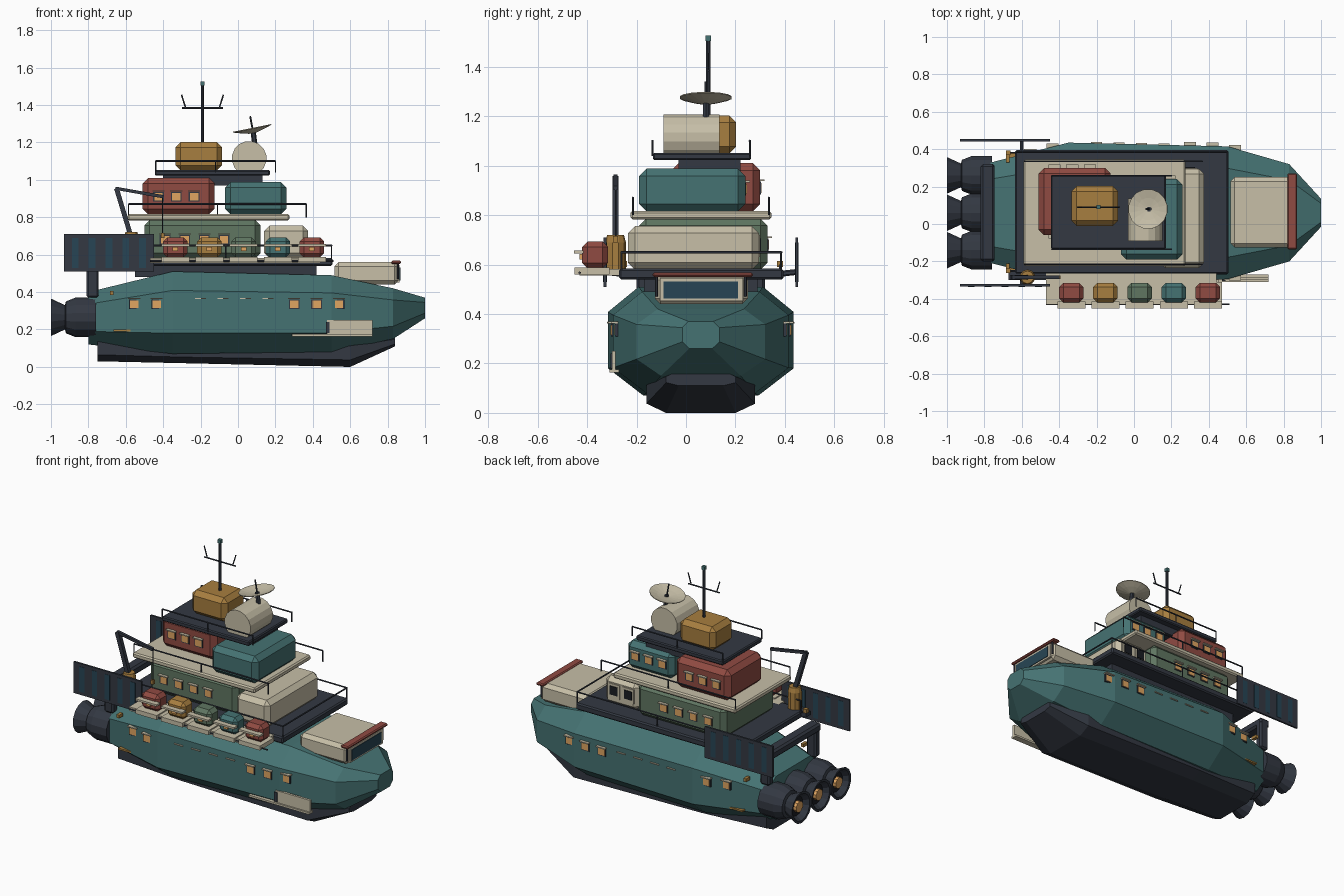
import bpy, bmesh, math
from mathutils import Vector

if "Cube" in bpy.data.objects:
    bpy.data.objects.remove(bpy.data.objects["Cube"])

CY = 0.06  # centreline of the hull
COLS = dict(teal=(.06, .17, .17), dark=(.033, .04, .055), beige=(.57, .52, .39), red=(.28, .07, .055),
            amber=(.39, .21, .05), green=(.115, .18, .12), glow=(.75, .38, .12), black=(.01, .012, .016),
            glass=(.02, .06, .09))
MATS = {}
for k, c in COLS.items():
    MATS[k] = bpy.data.materials.new(k)
    MATS[k].diffuse_color = (*c, 1)


def finish(name, bm, col):
    bmesh.ops.recalc_face_normals(bm, faces=bm.faces)
    me = bpy.data.meshes.new(name)
    bm.to_mesh(me)
    bm.free()
    me.materials.append(MATS[col])
    ob = bpy.data.objects.new(name, me)
    bpy.context.collection.objects.link(ob)
    return ob


def box(name, x0, x1, y0, y1, z0, z1, col, bevel=0):
    bm = bmesh.new()
    bmesh.ops.create_cube(bm, size=1)
    for v in bm.verts:
        v.co = ((x0 + x1) / 2 + v.co.x * (x1 - x0), (y0 + y1) / 2 + v.co.y * (y1 - y0),
                (z0 + z1) / 2 + v.co.z * (z1 - z0))
    if bevel:
        bmesh.ops.bevel(bm, geom=bm.edges[:], offset=bevel, segments=1, affect='EDGES')
    return finish(name, bm, col)


def loft(name, rings, col):
    bm = bmesh.new()
    rs = [[bm.verts.new(p) for p in r] for r in rings]
    n = len(rs[0])
    for a, b in zip(rs, rs[1:]):
        for i in range(n):
            bm.faces.new((a[i], a[(i + 1) % n], b[(i + 1) % n], b[i]))
    bm.faces.new(rs[0])
    bm.faces.new(rs[-1])
    return finish(name, bm, col)


def lathe(name, origin, axis, prof, col, n=12):
    """prof: (distance along axis, radius)"""
    q = Vector(axis).to_track_quat('Z', 'Y')
    o = Vector(origin)
    return loft(name, [[o + q @ Vector((r * math.cos((i + .5) * math.tau / n), r * math.sin((i + .5) * math.tau / n), d))
                        for i in range(n)] for d, r in prof], col)


def rod(name, p, q, r, col='dark', n=6):
    d = Vector(q) - Vector(p)
    return lathe(name, p, d, [(0, r), (d.length, r)], col, n)


def rail(name, x0, x1, ys, z0, z1, end=None):
    for y in ys:
        rod(name, (x0, y, z1), (x1, y, z1), .005)
        for i in range(3):
            x = x0 + (x1 - x0) * i / 2
            rod(name + "_post", (x, y, z0), (x, y, z1), .004)
    if end is not None:
        rod(name + "_end", (end, ys[0], z1), (end, ys[1], z1), .005)


def window(name, x, y, z, s, w=.045, h=.04):
    """framed lit window with a brow; s is the facing side in y"""
    def slab(part, dx, z0, z1, d, col):
        a, b = sorted((y - s * .01, y + s * d))
        box(name + part, x - dx, x + dx, a, b, z0, z1, col)
    slab("_frame", w / 2 + .006, z - h / 2 - .006, z + h / 2 + .006, .003, 'dark')
    slab("_pane", w / 2, z - h / 2, z + h / 2, .006, 'glow')
    slab("_brow", w / 2 + .01, z + h / 2 + .007, z + h / 2 + .014, .018, 'beige')


# hull: x, half width, bottom, top
HULL = [(-.8, .26, .12, .40), (-.35, .375, .07, .51), (.5, .355, .08, .49), (.83, .26, .15, .42), (1, .075, .26, .37)]


def hw(x):
    for a, b in zip(HULL, HULL[1:]):
        if a[0] <= x <= b[0]:
            return a[1] + (b[1] - a[1]) * (x - a[0]) / (b[0] - a[0])


def ring(x, w, z0, z1, lo, hi, rb, rt):
    h = z1 - z0
    half = [(w * rb, z0), (w, z0 + h * lo), (w, z0 + h * hi), (w * rt, z1)]
    return [(x, CY + a, z) for a, z in half] + [(x, CY - a, z) for a, z in reversed(half)]


loft("hull", [ring(*s, .25, .77, .62, .67) for s in HULL], 'teal')
KEEL = [(-.75, .2, .03, .17), (-.3, .22, .02, .15), (.6, .22, 0, .15), (.84, .14, .11, .16)]
loft("keel", [ring(*s, .25, .75, .64, .8) for s in KEEL], 'dark')

# engines
for i in (-1, 0, 1):
    o = (-.76, CY + i * .2, .265)
    lathe("engine", o, (-1, 0, 0), [(0, .105), (.11, .105), (.16, .085), (.165, .065), (.24, .1), (.238, .085), (.2, .06)], 'dark', 14)
    lathe("engine_throat", o, (-1, 0, 0), [(.19, .062), (.205, .062)], 'black', 14)
    lathe("engine_core", o, (-1, 0, 0), [(.2, .035), (.225, .035)], 'glow', 10)

# hull fittings
for s in (-1, 1):
    for x in (-.555, -.435, .3, .42, .54):
        window("hull_window", x, CY + s * hw(x), .335, s)
    for x in (-.2, -.08, .04, .16):
        y = CY + s * hw(x)
        box("hull_strip", x - .03, x + .03, y - .008, y + .008, .362, .368, 'beige')
    y = CY + s * hw(-.62)
    box("hull_marker", -.665, -.575, y - .014, y + .014, .19, .2, 'amber')
    box("stern_lamp", -.685, -.665, CY + s * .29 - .02, CY + s * .29 + .02, .385, .405, 'amber')
    # stern gantry legs and side panels
    a = CY + s * .235
    box("gantry_leg", -.81, -.745, a - .025, a + .025, .37, .56, 'dark', .01)
    py = CY + s * .388
    box("solar_panel", -.93, -.45, py - .006, py + .006, .51, .71, 'dark')
    for i in range(5):
        x = -.87 + i * .09
        box("panel_cell", x - .018, x + .018, py - .0075, py + .0075, .53, .69, 'glass')
    rod("panel_strut", (-.6, py, .57), (-.6, CY + s * .3, .56), .012)
box("gantry_beam", -.82, -.745, -.2, .32, .53, .585, 'dark', .012)
box("boarding_plate", .475, .72, -.3, -.285, .165, .25, 'beige')
box("boarding_step", .29, .72, -.31, -.27, .163, .175, 'beige')
box("plate_hinge", .47, .49, -.306, -.28, .18, .24, 'dark')

# bow cabin
box("bow_cabin", .515, .86, -.125, .25, .44, .56, 'beige', .022)
box("bow_window_frame", .83, .864, -.105, .23, .452, .545, 'beige')
box("bow_window", .85, .868, -.09, .21, .463, .532, 'glass')
box("bow_brow", .82, .872, -.135, .27, .55, .568, 'red', .006)
for y in (-.12, .24):
    rod("brow_post", (.855, y, .47), (.855, y, .56), .006)

# main deck, its rails and front cabin blocks
box("deck_base", -.55, .42, -.17, .29, .48, .545, 'dark')
box("main_deck", -.635, .505, -.27, .395, .54, .583, 'dark', .008)
rail("main_rail", -.63, .5, (-.26, .385), .58, .65, .5)
box("green_cabin", -.5, .12, -.19, .33, .58, .785, 'green', .028)
box("beige_cabin", .14, .375, -.235, .295, .58, .755, 'beige', .028)
for x in (.2, .3):
    box("cabin_pane_frame", x - .04, x + .04, .29, .3, .63, .72, 'beige')
    box("cabin_pane", x - .027, x + .027, .29, .304, .65, .705, 'black')
for x in (-.39, -.285, -.18, -.075):
    for y, s in ((-.19, -1), (.33, 1)):
        window("green_window", x, y, .68, s)

# second deck
box("second_deck", -.59, .275, -.225, .345, .783, .817, 'beige', .008)
rail("second_rail", -.585, .365, (-.215, .335), .8, .87)
box("red_cabin", -.51, -.125, -.06, .3, .815, 1.01, 'red', .03)
box("teal_cabin", -.07, .26, -.19, .24, .815, .988, 'teal', .03)
for x in (-.425, -.33, -.235):
    for y, s in ((-.06, -1), (.3, 1)):
        window("red_window", x, y, .91, s)
    window("teal_window", x + .425, .24, .905, 1)

# top deck
box("top_deck", -.445, .17, -.133, .262, 1.022, 1.052, 'dark', .006)
box("top_deck_support", -.4, .13, -.03, .22, .97, 1.03, 'dark')
rail("top_rail", -.44, .2, (-.135, .258), 1.04, 1.1)
box("amber_cabin", -.335, -.085, -.01, .203, 1.05, 1.202, 'amber', .028)
lathe("round_tank", (.06, -.09, 1.115), (0, 1, 0), [(0, .093), (.225, .093)], 'beige', 16)

# dish and mast
rod("dish_mount", (.09, .08, 1.19), (.08, .08, 1.265), .014)
lathe("dish", (.08, .08, 1.25), (-.2, 0, 1), [(0, .02), (.011, .065), (.024, .107), (.028, .107), (.016, .06), (.008, .015)], 'beige', 16)
rod("dish_feed", (.08, .08, 1.26), (.065, .08, 1.34), .005)
MX, MY = -.19, .09
rod("mast", (MX, MY, 1.19), (MX, MY, 1.51), .009, n=8)
box("mast_light", MX - .011, MX + .011, MY - .011, MY + .011, 1.505, 1.527, 'teal')
rod("mast_crossbar", (MX - .11, MY, 1.385), (MX + .11, MY, 1.385), .005)
for s in (-1, 1):
    rod("mast_aerial", (MX + s * .09, MY, 1.385), (MX + s * .112, MY, 1.455), .004)

# side platform with rescue pods
box("pod_platform", -.47, .44, -.43, -.26, .556, .581, 'beige')
for x, c in zip((-.335, -.153, .03, .213, .395), ('red', 'amber', 'green', 'teal', 'red')):
    box("pod", x - .065, x + .065, -.42, -.315, .585, .693, c, .022)
    box("pod_fender", x - .075, x + .075, -.452, -.415, .645, .657, 'beige')
    box("pod_base", x - .075, x + .075, -.45, -.31, .56, .588, 'beige')
    box("pod_lamp", x - .015, x + .015, -.43, -.41, .62, .642, 'glow')
rod("platform_edge", (-.47, -.43, .567), (.51, -.43, .567), .005)

# crane
CX, CYY = -.57, -.285
lathe("crane_base", (CX, CYY, .57), (0, 0, 1), [(0, .042), (.12, .042), (.15, .034)], 'amber', 10)
box("crane_foot", CX - .1, .0 - .4, CYY - .014, CYY + .03, .555, .58, 'dark')
rod("crane_arm", (CX, CYY, .69), (-.65, CYY, .955), .018, n=4)
rod("crane_boom", (-.655, CYY, .955), (-.4, CYY, .91), .012, n=4)
rod("crane_cable", (-.403, CYY, .91), (-.403, CYY, .71), .003)
box("crane_hook", -.413, -.393, CYY - .01, CYY + .01, .69, .715, 'amber')

# deck lamps at the stern corners
for y in (-.25, .38):
    rod("deck_lamp_arm", (-.62, y, .57), (-.67, y, .6), .005)
    box("deck_lamp", -.685, -.66, y - .012, y + .012, .59, .615, 'amber')

for m in bpy.data.materials:
    if m.users and not m.is_grease_pencil:
        m.use_nodes = True
        m.node_tree.nodes["Principled BSDF"].inputs["Base Color"].default_value = m.diffuse_color
